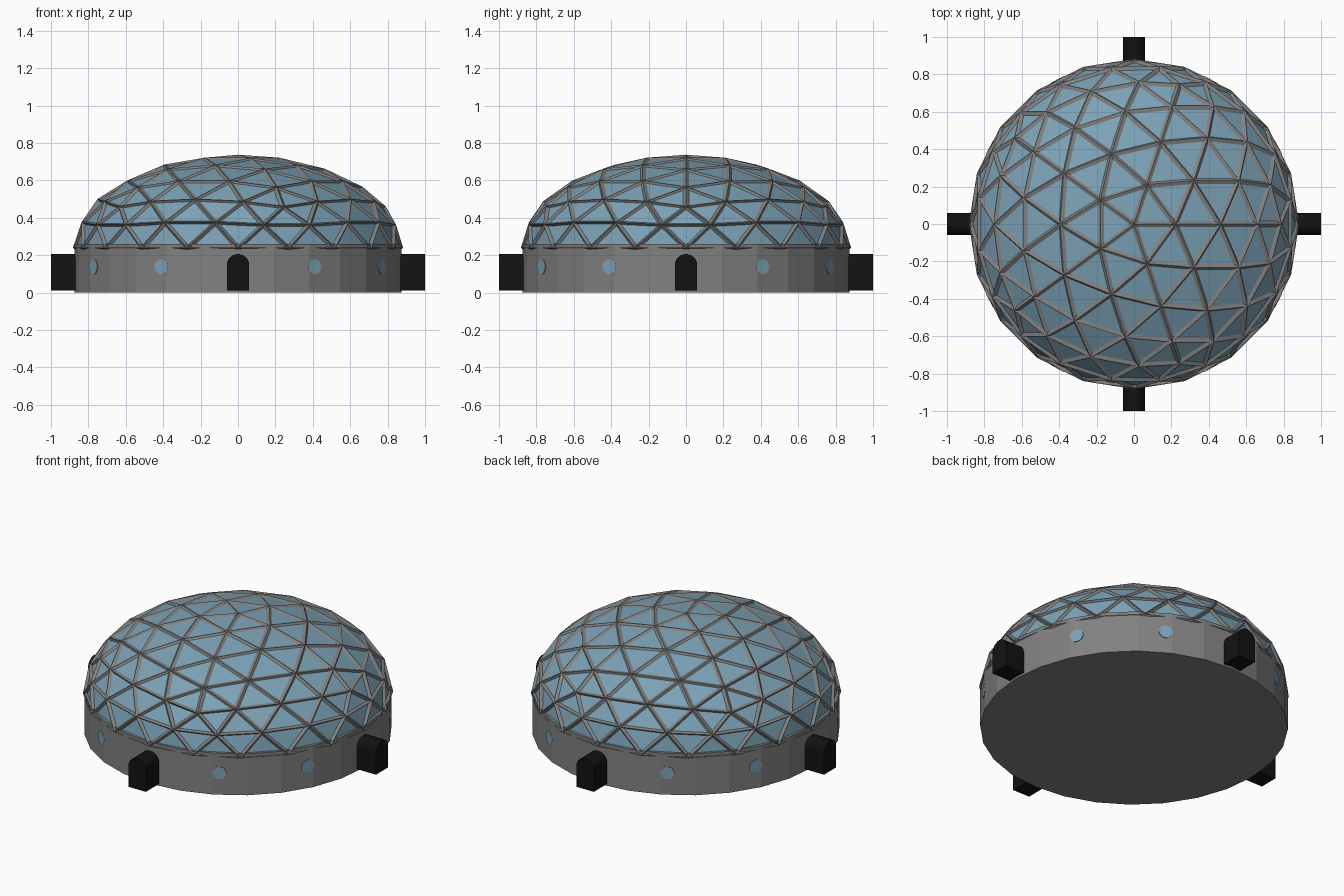
import bpy, bmesh, math
from mathutils import Matrix, Vector

if "Cube" in bpy.data.objects:
    bpy.data.objects.remove(bpy.data.objects["Cube"])

R, WALL, SIDES = 0.875, 0.26, 28


def material(name, col):
    m = bpy.data.materials.new(name)
    m.diffuse_color = (*col, 1)
    m.use_nodes = True
    m.node_tree.nodes["Principled BSDF"].inputs["Base Color"].default_value = m.diffuse_color
    return m


GLASS = material("blue_glass", (0.2, 0.36, 0.47))
BLACK = material("black", (0.006, 0.006, 0.006))
GREY = material("grey", (0.22, 0.22, 0.22))


def finish(name, bm, mat):
    me = bpy.data.meshes.new(name)
    bm.to_mesh(me)
    bm.free()
    ob = bpy.data.objects.new(name, me)
    bpy.context.collection.objects.link(ob)
    me.materials.append(mat)
    return ob


# geodesic dome: half icosphere, squashed by object scale
def half_dome(name, radius, mat):
    bm = bmesh.new()
    bmesh.ops.create_icosphere(bm, subdivisions=3, radius=radius)
    bmesh.ops.delete(bm, geom=[v for v in bm.verts if v.co.z < -0.05], context='VERTS')
    ob = finish(name, bm, mat)
    ob.location.z = 0.238
    ob.scale.z = 0.565
    return ob


half_dome("dome_glass", 0.868, GLASS)
struts = half_dome("dome_struts", 0.868, GREY)
w = struts.modifiers.new("struts", 'WIREFRAME')
w.thickness = 0.03
w.offset = 0
w.use_boundary = True
w.use_even_offset = True

# drum wall
bm = bmesh.new()
bmesh.ops.create_cone(bm, cap_ends=True, segments=SIDES, radius1=R, radius2=R, depth=WALL,
                      matrix=Matrix.Translation((0, 0, WALL / 2)))
finish("drum_wall", bm, GREY)

# four arched entrance tunnels
for i in range(4):
    prof = [(-0.06, 0.012), (0.06, 0.012)]
    prof += [(0.06 * math.cos(math.pi * k / 12), 0.146 + 0.06 * math.sin(math.pi * k / 12)) for k in range(13)]
    bm = bmesh.new()
    f = bm.faces.new([bm.verts.new((x, -1.0, z)) for x, z in prof])
    ext = bmesh.ops.extrude_face_region(bm, geom=[f])["geom"]
    bmesh.ops.translate(bm, vec=(0, 0.2, 0), verts=[v for v in ext if isinstance(v, bmesh.types.BMVert)])
    bmesh.ops.recalc_face_normals(bm, faces=bm.faces)
    bm.transform(Matrix.Rotation(i * math.pi / 2, 4, 'Z'))
    finish(f"entrance_tunnel_{i}", bm, BLACK)

# eight round windows
for i in range(4):
    for j, a in enumerate((28, 62)):
        bm = bmesh.new()
        rot = Matrix.Rotation(math.radians(a + 90 * i), 4, 'Z')
        bmesh.ops.create_cone(bm, cap_ends=True, segments=16, radius1=0.04, radius2=0.04, depth=0.04,
                              matrix=rot @ Matrix.Translation((R - 0.02, 0, 0.138)) @ Matrix.Rotation(math.pi / 2, 4, 'Y'))
        finish(f"round_window_{i}_{j}", bm, GLASS)
